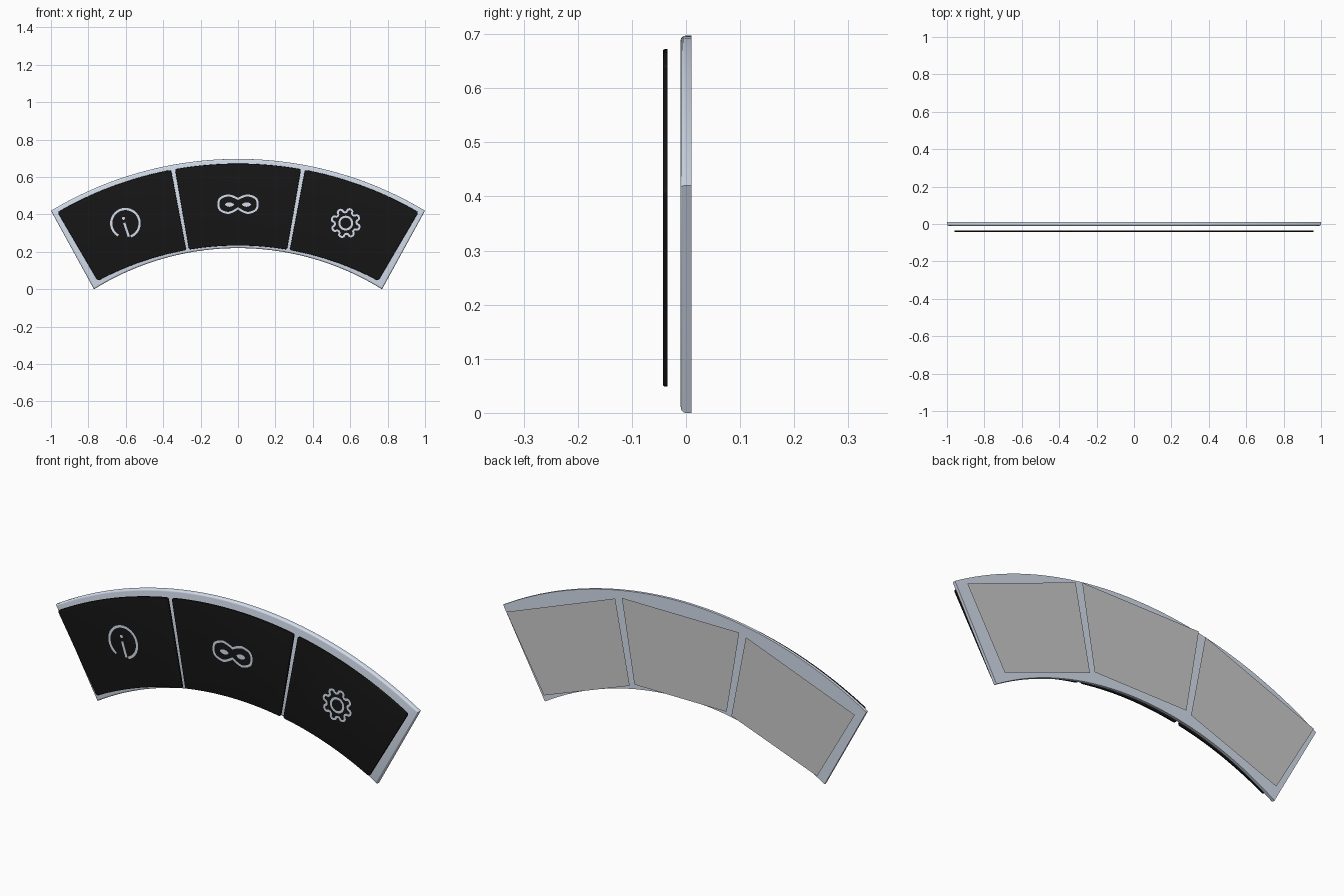
import bpy, bmesh
from math import sin, cos, asin, pi, radians, sqrt
from mathutils import Vector as V

if "Cube" in bpy.data.objects:
    bpy.data.objects.remove(bpy.data.objects["Cube"])


def material(name, rgb):
    m = bpy.data.materials.new(name)
    m.diffuse_color = (*rgb, 1)
    m.use_nodes = True
    m.node_tree.nodes["Principled BSDF"].inputs["Base Color"].default_value = m.diffuse_color
    return m


BLACK = material("black", (0.008, 0.008, 0.008))
STEEL = material("steel", (0.66, 0.73, 0.84))


def build(name, verts, faces, mat=None, recalc=True, smooth=False):
    me = bpy.data.meshes.new(name)
    me.from_pydata(verts, [], faces)
    bm = bmesh.new()
    bm.from_mesh(me)
    if recalc:
        bmesh.ops.recalc_face_normals(bm, faces=bm.faces)
    bm.to_mesh(me)
    bm.free()
    ob = bpy.data.objects.new(name, me)
    bpy.context.collection.objects.link(ob)
    if mat:
        me.materials.append(mat)
    if smooth:
        bpy.ops.object.select_all(action='DESELECT')
        ob.select_set(True)
        bpy.context.view_layer.objects.active = ob
        bpy.ops.object.shade_smooth_by_angle(angle=radians(35))
    return ob


def arc(x0, x1, half, z_mid, z_end, n):
    """Points between x0 and x1 on the circle through (0, z_mid) and (+-half, z_end)."""
    s = z_mid - z_end
    r = (half * half + s * s) / (2 * s)
    a0, a1 = asin(x0 / r), asin(x1 / r)
    return [V((r * sin(a), z_mid - r + r * cos(a)))
            for a in (a0 + (a1 - a0) * i / n for i in range(n + 1))]


def sector(top, bottom, r):
    """Closed outline from two arcs, with the four corners rounded by r."""
    pts = top + bottom[::-1]
    corners = {0, len(top) - 1, len(top), len(pts) - 1}
    out = []
    for i, p in enumerate(pts):
        if i in corners and r > 0:
            a = p + (pts[i - 1] - p).normalized() * r
            b = p + (pts[(i + 1) % len(pts)] - p).normalized() * r
            out += [a * (1 - t)**2 + p * 2 * t * (1 - t) + b * t * t
                    for t in (0, .25, .5, .75, 1)]
        else:
            out.append(p)
    return out


def offset(pts, d):
    """Mitred offset of a closed outline, to the right of its direction."""
    out, n = [], len(pts)
    for i, p in enumerate(pts):
        e, f = (p - pts[i - 1]).normalized(), (pts[(i + 1) % n] - p).normalized()
        n0, n1 = V((e.y, -e.x)), V((f.y, -f.x))
        out.append(p + (n0 + n1) * (d / (1 + n0.dot(n1))))
    return out


def plate(name, outline, front, back, r, mat):
    """Flat plate with a rounded front rim."""
    rings = [(outline, back)]
    for k in range(5):
        a = k * pi / 8
        rings.append((offset(outline, r * (1 - cos(a))), front + r * (1 - sin(a))))
    n = len(outline)
    verts = [(p.x, y, p.y) for ring, y in rings for p in ring]
    faces = [(k * n + i, k * n + (i + 1) % n, (k + 1) * n + (i + 1) % n, (k + 1) * n + i)
             for k in range(len(rings) - 1) for i in range(n)]
    faces += [tuple(range(n)), tuple(range(5 * n, 6 * n))]
    return build(name, verts, faces, mat, smooth=True)


ICON_Y = -0.0432


def stroke(name, pts, w, closed=True):
    """Flat line of width w following pts."""
    n = len(pts)
    verts = []
    for i, p in enumerate(pts):
        a = pts[i - 1] if closed or i else p
        b = pts[(i + 1) % n] if closed or i < n - 1 else p
        t = (b - a).normalized() * w / 2
        verts += [(p.x - t.y, ICON_Y, p.y + t.x), (p.x + t.y, ICON_Y, p.y - t.x)]
    faces = [(2 * i, 2 * i + 1, (2 * i + 3) % (2 * n), (2 * i + 2) % (2 * n))
             for i in range(n if closed else n - 1)]
    return build(name, verts, faces, STEEL, recalc=False)


def blob(name, pts):
    return build(name, [(p.x, ICON_Y, p.y) for p in pts], [tuple(range(len(pts)))],
                 STEEL, recalc=False)


def circle(c, r, a0=0, a1=360, n=48):
    m = n if a1 - a0 == 360 else n - 1
    return [c + V((cos(a), sin(a))) * r
            for a in (radians(a0 + (a1 - a0) * i / m) for i in range(n))]


# curved backing frame
plate("frame", sector(arc(-1, 1, 1, 0.697, 0.42, 48),
                      arc(-0.77, 0.77, 0.77, 0.22, 0.0, 48), 0),
      -0.01, 0.01, 0.009, STEEL)

# three black front panels and three flat back cards
spans = {"left": (-0.965, -0.358, -0.75, -0.277),
         "middle": (-0.337, 0.337, -0.262, 0.262),
         "right": (0.358, 0.965, 0.277, 0.75)}
for side, (t0, t1, b0, b1) in spans.items():
    top = arc(t0, t1, 0.965, 0.672, 0.412, 14)
    bottom = arc(b0, b1, 0.75, 0.234, 0.045, 14)
    plate(side + "_panel", sector(top, bottom, 0.012), -0.0425, -0.034, 0.003, BLACK)

side_card = [(0.36, 0.635), (0.96, 0.408), (0.752, 0.048), (0.28, 0.222)]
cards = {"right": side_card,
         "left": [(-x, z) for x, z in side_card[::-1]],
         "middle": [(-0.323, 0.648), (0.323, 0.648), (0.254, 0.235), (-0.254, 0.235)]}
for side, c in cards.items():
    build(side + "_back_card", [(x, 0.043, z) for x, z in c], [(0, 1, 2, 3)], recalc=False)

# left icon: open ring with a slanted stem and a dot
c = V((-0.602, 0.353))
stroke("info_ring", circle(c, 0.076, -68, 240), 0.012, closed=False)
stroke("info_stem", [c + V((-0.006, 0.002)), c + V((0.018, -0.072))], 0.012, closed=False)
blob("info_dot", circle(c + V((-0.010, 0.026)), 0.008, n=16))

# middle icon: eye mask outline with two almond eyes
c = V((0, 0.455))
outline = []
for i in range(72):
    a = 2 * pi * i / 72
    x = 0.104 * cos(a)
    dip = 0.024 if sin(a) > 0 else 0.03
    h = 0.052 * abs(sin(a))**0.6 - dip * max(0, 1 - abs(x) / 0.055)**1.3
    outline.append(c + V((x, h if sin(a) > 0 else -h)))
stroke("mask_outline", outline, 0.011)
for side, s in (("left", -1), ("right", 1)):
    blob(side + "_eye", [c + V((s * 0.046 + 0.024 * cos(a), -0.002 + 0.012 * sin(a) * abs(sin(a))**0.4))
                         for a in (2 * pi * s * i / 24 for i in range(24))][::s])

# right icon: eight-toothed gear with a hub ring
c = V((0.576, 0.354))
teeth = []
for i in range(8):
    for da, r in ((-15, 0.060), (-10, 0.073), (-4, 0.077), (4, 0.077), (10, 0.073), (15, 0.060), (22.5, 0.057)):
        a = radians(45 * i + da + 26)
        teeth.append(c + V((cos(a), sin(a))) * r)
stroke("gear_teeth", teeth, 0.011)
stroke("gear_hub", circle(c, 0.034, n=32), 0.011)
